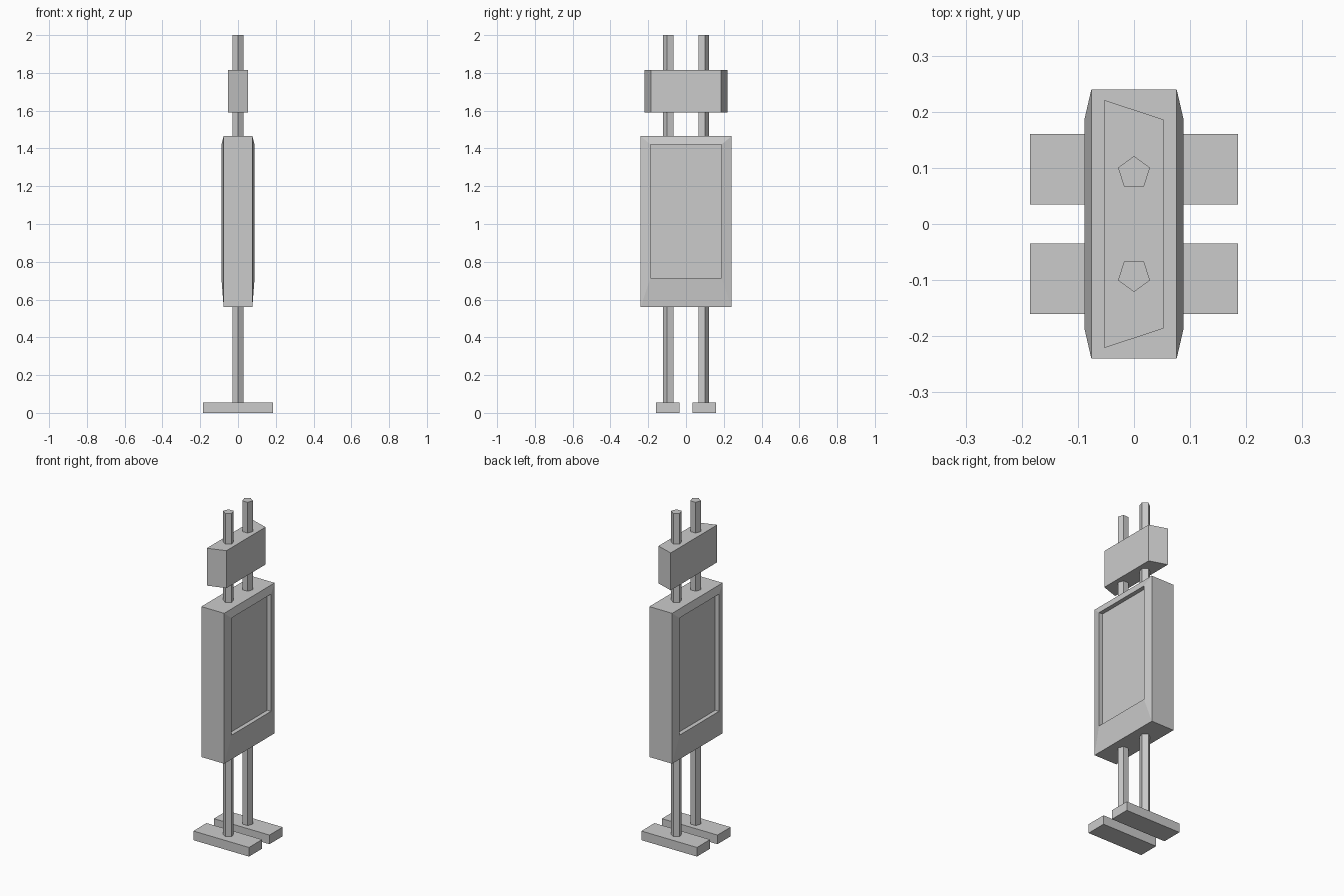
import bpy, bmesh, math

if "Cube" in bpy.data.objects:
    bpy.data.objects.remove(bpy.data.objects["Cube"])


def finish(name, bm):
    bmesh.ops.recalc_face_normals(bm, faces=bm.faces[:])
    mesh = bpy.data.meshes.new(name)
    bm.to_mesh(mesh)
    bm.free()
    obj = bpy.data.objects.new(name, mesh)
    bpy.context.collection.objects.link(obj)
    return obj


def extrude_outline(outline, z0, z1):
    bm = bmesh.new()
    base = bm.faces.new([bm.verts.new((x, y, z0)) for x, y in outline])
    top = bmesh.ops.extrude_face_region(bm, geom=[base], use_keep_orig=True)
    for v in top["geom"]:
        if isinstance(v, bmesh.types.BMVert):
            v.co.z = z1
    bmesh.ops.recalc_face_normals(bm, faces=bm.faces[:])
    return bm


def rect(hx, y0, y1):
    return [(-hx, y0), (hx, y0), (hx, y1), (-hx, y1)]


# Feet and five-sided poles, mirrored across y
for side, s in (("front", -1), ("back", 1)):
    finish(side + "_foot", extrude_outline(rect(0.185, s * 0.035, s * 0.16), 0, 0.055))
    pentagon = [(0.03 * math.sin(math.tau * i / 5),
                 s * (0.091 + 0.03 * math.cos(math.tau * i / 5))) for i in range(5)]
    finish(side + "_pole", extrude_outline(pentagon, 0.055, 2.0))

# Upper sign box with tapered ends
finish("top_sign", extrude_outline(
    [(-0.053, -0.221), (0.053, -0.186), (0.053, 0.186), (-0.053, 0.221)], 1.59, 1.815))

# Main display case: raised frame and recessed screen on both broad sides
Z0, Z1 = 0.56, 1.465
bm = extrude_outline(rect(0.076, -0.24, 0.24), Z0, Z1)
mid = (Z0 + Z1) / 2
for face in [f for f in bm.faces if abs(f.normal.x) > 0.9]:
    s = 1 if face.normal.x > 0 else -1
    bmesh.ops.inset_individual(bm, faces=[face], thickness=0.05)
    for v in face.verts:
        v.co = (s * 0.088, math.copysign(0.188, v.co.y), 1.42 if v.co.z > mid else 0.715)
    screen = bmesh.ops.extrude_discrete_faces(bm, faces=[face])["faces"][0]
    for v in screen.verts:
        v.co.x = s * 0.063
finish("display_case", bm)
